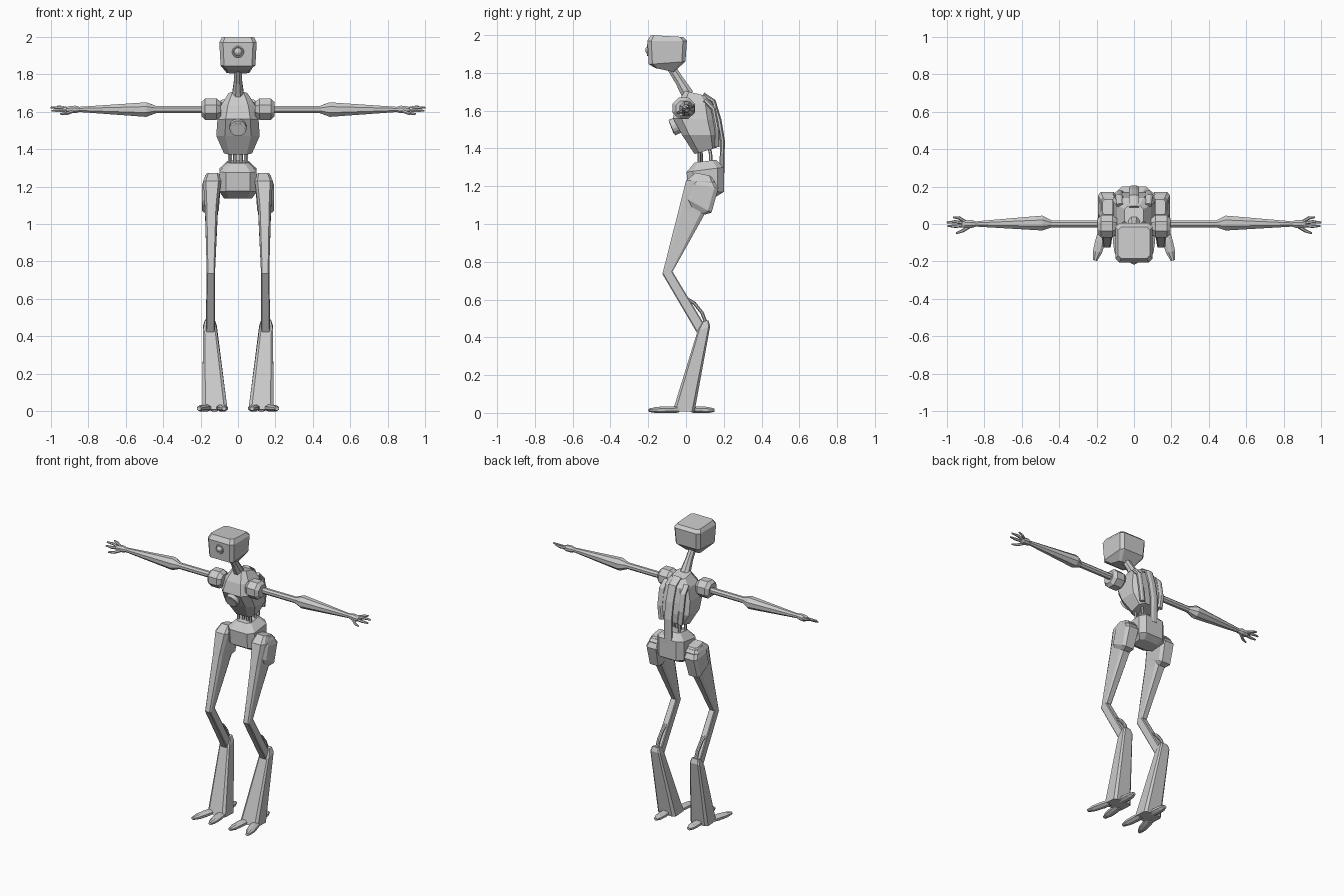
import bpy, bmesh
from math import sin, cos, pi
from mathutils import Vector as V


def skin(name, rings, mirror=False):
    """Skin a list of equal point rings into a closed flat-faced mesh."""
    bm = bmesh.new()
    vr = [[bm.verts.new(p) for p in r] for r in rings]
    n = len(vr[0])
    for a, b in zip(vr, vr[1:]):
        for i in range(n):
            j = (i + 1) % n
            bm.faces.new((a[i], a[j], b[j], b[i]))
    bm.faces.new(vr[0])
    bm.faces.new(vr[-1])
    bmesh.ops.recalc_face_normals(bm, faces=bm.faces)
    me = bpy.data.meshes.new(name)
    bm.to_mesh(me)
    bm.free()
    ob = bpy.data.objects.new(name, me)
    bpy.context.collection.objects.link(ob)
    if mirror:
        ob.modifiers.new("mirror", 'MIRROR').use_clip = False
    return ob


def body(name, sections, c=0.35, mirror=False):
    """Chamfered-box loft; section = (front y, z, back y, z, centre x, half width)."""
    rings = []
    for fy, fz, by, bz, cx, w in sections:
        k, e = w * (1 - c), c / 2
        pts = [(-k, 0), (k, 0), (w, e), (w, 1 - e), (k, 1), (-k, 1), (-w, 1 - e), (-w, e)]
        rings.append([(cx + x, fy + (by - fy) * t, fz + (bz - fz) * t) for x, t in pts])
    return skin(name, rings, mirror)


def tube(name, pts, radii, ref, n=6, mirror=False):
    """n-sided tube along a path; radii = (along ref, across) per point."""
    pts = [V(p) for p in pts]
    rings = []
    for i, p in enumerate(pts):
        d = (pts[min(i + 1, len(pts) - 1)] - pts[max(i - 1, 0)]).normalized()
        u = V(ref)
        u = (u - d * d.dot(u)).normalized()
        v = d.cross(u)
        a, b = radii[i]
        rings.append([p + u * a * cos(2 * pi * (k + .5) / n) + v * b * sin(2 * pi * (k + .5) / n)
                      for k in range(n)])
    return skin(name, rings, mirror)


X, Y, Z = (1, 0, 0), (0, 1, 0), (0, 0, 1)

# Head, eye and neck
body("head", [(-.16, 1.825, -.065, 1.805, 0, .06), (-.197, 1.845, -.003, 1.86, 0, .093),
              (-.205, 1.97, .005, 1.97, 0, .1), (-.185, 2.0, -.015, 1.99, 0, .085)], .2)
bpy.ops.mesh.primitive_torus_add(major_segments=16, minor_segments=6, major_radius=.027, minor_radius=.005,
                                 location=(0, -.202, 1.92), rotation=(pi / 2, 0, 0))
bpy.context.object.name = "eye_rim"
bpy.ops.mesh.primitive_uv_sphere_add(segments=16, ring_count=8, radius=.023, location=(0, -.193, 1.92))
bpy.context.object.name = "eye"
tube("neck", [(0, -.08, 1.83), (0, -.035, 1.76), (0, .01, 1.685)],
     [(.022, .025), (.024, .027), (.035, .035)], X, 8)

# Torso with chest port
body("torso", [(-.005, 1.705, .10, 1.68, 0, .05), (-.05, 1.635, .14, 1.64, 0, .09),
               (-.07, 1.56, .16, 1.55, 0, .11), (-.02, 1.47, .17, 1.47, 0, .116),
               (.045, 1.37, .165, 1.405, 0, .075)], .4)
tube("chest_port", [(0, -.03, 1.53), (0, -.075, 1.51), (0, -.078, 1.509), (0, -.062, 1.515)],
     [(.045, .045), (.045, .045), (.034, .034), (.032, .032)], X, 16)

# Back bands running down the spine
tube("spine_band", [(0, .09, 1.685), (0, .145, 1.65), (0, .175, 1.55), (0, .193, 1.44), (0, .19, 1.27)],
     [(.03, .014)] * 5, X, 8)
tube("side_band", [(.075, .1, 1.655), (.08, .145, 1.61), (.08, .165, 1.5), (.07, .165, 1.41)],
     [(.02, .014)] * 4, X, 8, True)

# Waist rods and pelvis
for x, y in ((.045, .07), (.015, .08), (.04, .13)):
    tube("waist_rod", [(x, y - .01, 1.42), (x, y, 1.37), (x, y, 1.3)], [(.009, .009)] * 3, X, 6, True)
body("pelvis", [(.075, 1.135, .16, 1.145, 0, .075), (.01, 1.175, .2, 1.17, 0, .1),
                (.003, 1.275, .2, 1.3, 0, .1), (.045, 1.325, .16, 1.34, 0, .055)], .35)

# Thighs, with a heavier hip housing behind
body("thigh", [(.05, 1.272, .13, 1.255, .135, .034), (.0, 1.23, .155, 1.225, .138, .048),
               (-.035, 1.09, .095, 1.045, .142, .034), (-.125, .735, -.07, .75, .145, .022)], .3, True)
body("hip_housing", [(.06, 1.26, .14, 1.245, .14, .035), (.03, 1.21, .172, 1.19, .143, .05),
                     (.01, 1.13, .135, 1.06, .148, .045), (.02, 1.09, .1, 1.05, .145, .03)], .3, True)

# Knee links, hoses and shin covers
body("knee_link", [(-.125, .735, -.075, .755, .145, .022), (.06, .42, .105, .455, .148, .024)], .2, True)
tube("calf_hose", [(.147, -.005, .61), (.147, .045, .58), (.147, .085, .53), (.147, .108, .47)],
     [(.012, .01)] * 4, X, 8, True)
body("shin_cover", [(.09, .485, .118, .49, .15, .026), (.06, .43, .128, .46, .15, .037),
                    (-.07, .01, .045, .005, .123, .067)], .25, True)

# Three toes per foot
for a, b in (((.165, -.04), (.208, -.195)), ((.09, -.04), (.075, -.195)), ((.125, .03), (.125, .15))):
    a, b = V((*a, .018)), V((*b, .014))
    tube("toe", [a, a.lerp(b, .35), a.lerp(b, .7), b],
         [(.018, .028), (.02, .03), (.018, .027), (.01, .012)], Z, 8, True)

# Shoulders and arms
tube("shoulder", [(.09, -.012, 1.613), (.115, -.012, 1.613), (.175, -.012, 1.613), (.195, -.012, 1.613)],
     [(.045, .042), (.064, .062), (.064, .062), (.045, .042)], Y, 8, True)
tube("upper_arm", [(.17, 0, 1.612), (.46, 0, 1.612)], [(.021, .021)] * 2, Y, 8, True)
tube("forearm", [(.44, 0, 1.612), (.49, .005, 1.611), (.86, 0, 1.612)],
     [(.02, .022), (.043, .042), (.014, .014)], Y, 8, True)

# Hands
tube("palm", [(.84, 0, 1.612), (.87, 0, 1.612), (.905, 0, 1.61), (.92, 0, 1.61)],
     [(.014, .013), (.024, .022), (.024, .02), (.018, .012)], Y, 8, True)
fingers = [[(.90, .012, 1.615), (.935, .033, 1.622), (.965, .036, 1.63)],
           [(.91, .006, 1.612), (.955, .012, 1.62), (1.0, .008, 1.622)],
           [(.91, -.008, 1.608), (.955, -.012, 1.606), (.995, -.01, 1.605)],
           [(.875, -.012, 1.605), (.915, -.036, 1.59), (.95, -.05, 1.588)]]
for f in fingers:
    tube("finger", f, [(.009, .009), (.009, .009), (.005, .005)], Z, 6, True)
